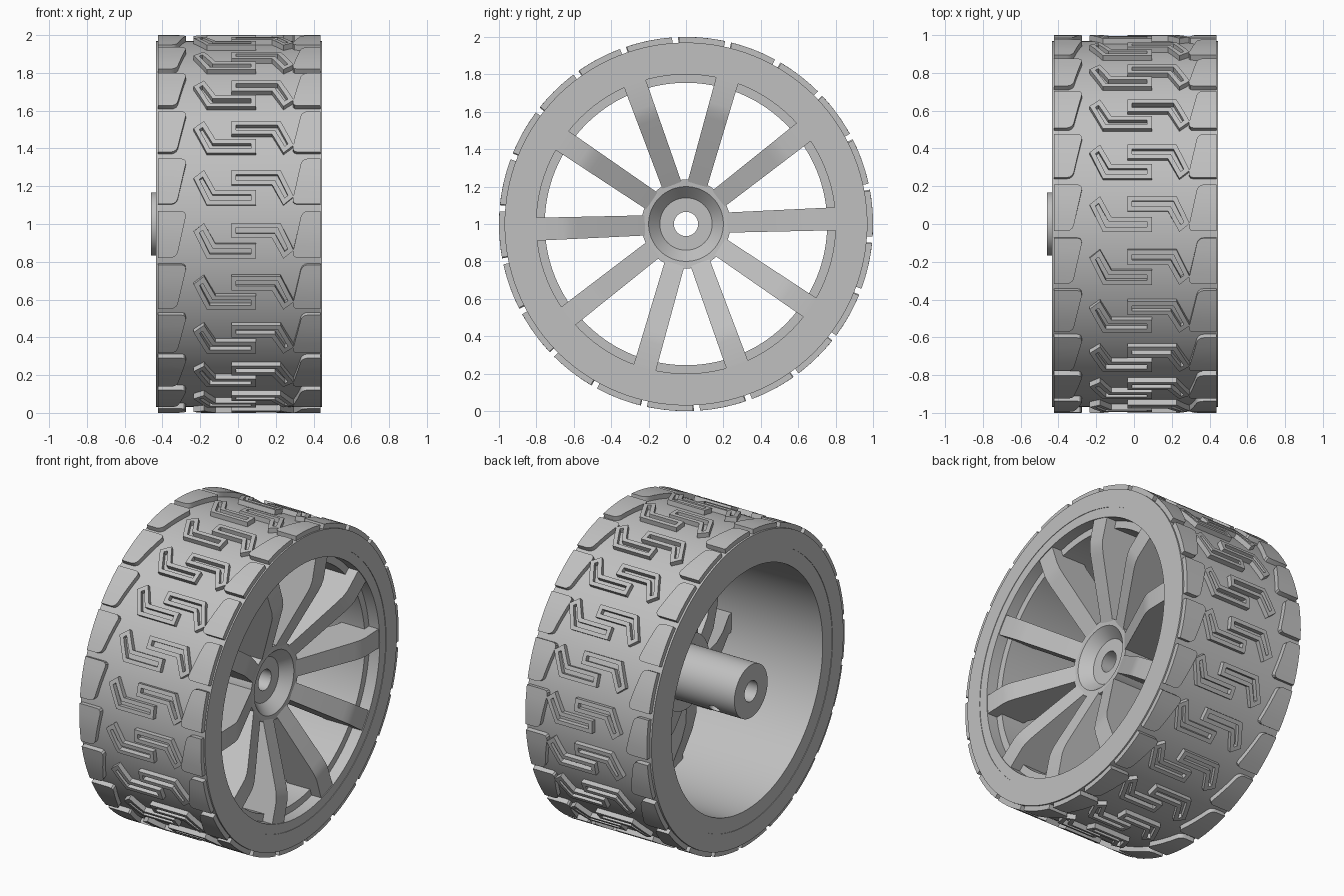
import bpy, bmesh
from math import sin, cos, pi, radians
from mathutils import Vector, Matrix

cube = bpy.data.objects.get("Cube")
if cube:
    bpy.data.objects.remove(cube, do_unlink=True)

grey = bpy.data.materials.new("plain_grey")
grey.use_nodes = True
grey.diffuse_color = (0.53, 0.53, 0.53, 1)
grey.node_tree.nodes["Principled BSDF"].inputs["Base Color"].default_value = (0.53, 0.53, 0.53, 1)

CENTRE = Vector((0, 0, 1))
TREADS = 22
STEP = 2 * pi / TREADS


def finish(name, bm, smooth=True):
    mesh = bpy.data.meshes.new(name)
    bm.to_mesh(mesh)
    bm.free()
    obj = bpy.data.objects.new(name, mesh)
    bpy.context.collection.objects.link(obj)
    mesh.materials.append(grey)
    if smooth:
        bpy.ops.object.select_all(action='DESELECT')
        obj.select_set(True)
        bpy.context.view_layer.objects.active = obj
        bpy.ops.object.shade_smooth_by_angle(angle=radians(25))
    return obj


def lathe(name, profile, steps=96):
    """Turn a closed (x, radius) profile around the axle."""
    bm = bmesh.new()
    rings = []
    for i in range(steps):
        a = 2 * pi * i / steps
        rings.append([bm.verts.new((x, r * cos(a), 1 + r * sin(a))) for x, r in profile])
    n = len(profile)
    for i in range(steps):
        a, b = rings[i], rings[(i + 1) % steps]
        for j in range(n):
            k = (j + 1) % n
            bm.faces.new((a[j], a[k], b[k], b[j]))
    bmesh.ops.recalc_face_normals(bm, faces=bm.faces)
    return finish(name, bm)


def tread(name, outline, offset=0.0, round_corners=(), wall=None):
    """Raise a flat (x, arc) outline, repeat it and wrap it round the tyre."""
    bm = bmesh.new()
    verts = [bm.verts.new((x, v, 0)) for x, v in outline]
    face = bm.faces.new(verts)
    bm.normal_update()
    if round_corners:
        bmesh.ops.bevel(bm, geom=[verts[i] for i in round_corners], offset=0.03,
                        segments=3, profile=0.5, affect='VERTICES')
    if wall:
        bmesh.ops.inset_individual(bm, faces=[face], thickness=wall, use_even_offset=True)
        bmesh.ops.delete(bm, geom=[face], context='FACES_ONLY')
    # slices let the top follow the curve
    for v in (-0.06, 0, 0.06):
        bmesh.ops.bisect_plane(bm, geom=bm.verts[:] + bm.edges[:] + bm.faces[:],
                               plane_co=(0, v, 0), plane_no=(0, 1, 0))
    raised = bmesh.ops.extrude_face_region(bm, geom=bm.faces[:])["geom"]
    for vert in raised:
        if isinstance(vert, bmesh.types.BMVert):
            vert.co.z += 0.035
    unit = bm.verts[:] + bm.edges[:] + bm.faces[:]
    for k in range(1, TREADS):
        copy = bmesh.ops.duplicate(bm, geom=unit)["geom"]
        moved = [g for g in copy if isinstance(g, bmesh.types.BMVert)]
        bmesh.ops.translate(bm, verts=moved, vec=(0, k * STEP, 0))
    for vert in bm.verts:
        x, v, h = vert.co
        a, r = radians(-3.2) + v + offset, 0.965 + h
        vert.co = (x, -r * cos(a), 1 + r * sin(a))
    return finish(name, bm)


# tyre and rim
lathe("tyre", [(-0.435, 0.86), (-0.435, 0.97), (0.446, 0.97), (0.446, 0.86)], 132)
lathe("rim", [(-0.432, 0.865), (-0.432, 0.765), (0.37, 0.755), (0.37, 0.80),
              (0.443, 0.80), (0.443, 0.865)])

# shoulder blocks, the second is the first turned half round
block = [(-0.423, -0.124), (-0.325, -0.124), (-0.27, 0.124), (-0.423, 0.124)]
tread("right_shoulder_blocks", block, round_corners=(1, 2))
tread("left_shoulder_blocks", [(0.014 - x, -v) for x, v in block], round_corners=(1, 2))

# slotted hooks along the middle
hook = [(-0.265, 0.05), (-0.195, -0.095), (0.065, -0.095),
        (0.065, -0.015), (-0.15, -0.015), (-0.21, 0.095)]
tread("right_tread_hooks", [(0.03 + x, v) for x, v in hook], -0.034, wall=0.025)
tread("left_tread_hooks", [(0.03 - x, -v) for x, v in hook], -0.034, wall=0.025)

# spokes: a (radius, x) side outline given a tapering width
side = [(0.205, 0.25), (0.58, 0.415), (0.62, 0.43), (0.66, 0.438), (0.82, 0.438), (0.82, 0.22),
        (0.72, 0.20), (0.62, 0.15), (0.50, 0.09), (0.35, 0.03), (0.205, 0.0)]
bm = bmesh.new()
for k in range(10):
    a = radians(2 + 36 * k)
    walls = []
    for s in (-1, 1):
        wall = []
        for r, x in side:
            t = s * (0.051 + 0.013 * r)
            wall.append(bm.verts.new((x, r * cos(a) - t * sin(a), 1 + r * sin(a) + t * cos(a))))
        bm.faces.new(wall)
        walls.append(wall)
    n = len(side)
    for j in range(n):
        i = (j + 1) % n
        bm.faces.new((walls[0][j], walls[0][i], walls[1][i], walls[1][j]))
bmesh.ops.recalc_face_normals(bm, faces=bm.faces)
finish("spokes", bm)

# hub with dished face and long axle sleeve
hub = lathe("hub", [(-0.46, 0.065), (-0.46, 0.168), (0.0, 0.168), (0.0, 0.238), (0.258, 0.238),
                    (0.255, 0.20), (0.19, 0.14), (0.19, 0.065)], 64)

# screw hole through one wall of the sleeve
bm = bmesh.new()
out = Vector((0, 0.75, -0.66)).normalized()
turn = out.to_track_quat('Z', 'Y').to_matrix().to_4x4()
place = Matrix.Translation(CENTRE + Vector((-0.29, 0, 0)) + out * 0.13)
bmesh.ops.create_cone(bm, cap_ends=True, segments=24, radius1=0.035, radius2=0.035,
                      depth=0.2, matrix=place @ turn)
cutter = finish("screw_hole_cutter", bm, smooth=False)
cutter.hide_render = True
cutter.display_type = 'WIRE'
cutter.hide_set(True)
cut = hub.modifiers.new("screw_hole", 'BOOLEAN')
cut.operation = 'DIFFERENCE'
cut.solver = 'EXACT'
cut.object = cutter
